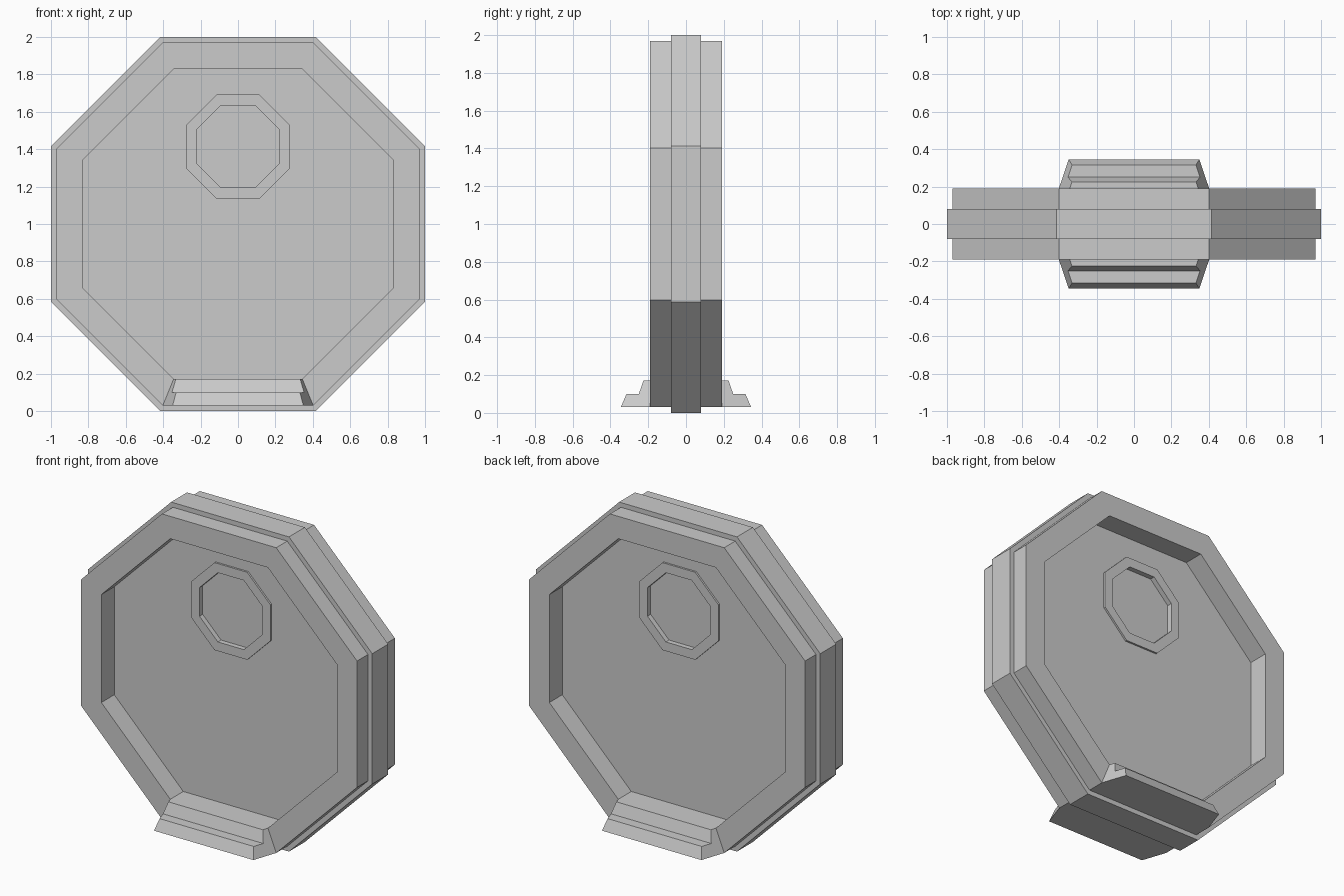
import bpy
import bmesh
from math import cos, sin, pi

if "Cube" in bpy.data.objects:
    bpy.data.objects.remove(bpy.data.objects["Cube"])


def make_object(name, bm):
    bmesh.ops.recalc_face_normals(bm, faces=bm.faces)
    mesh = bpy.data.meshes.new(name)
    bm.to_mesh(mesh)
    bm.free()
    obj = bpy.data.objects.new(name, mesh)
    bpy.context.collection.objects.link(obj)
    return obj


def octagon(bm, apothem, y, cz):
    r = apothem / cos(pi / 8)
    angles = [pi / 8 + i * pi / 4 for i in range(8)]
    return [bm.verts.new((r * cos(a), y, cz + r * sin(a))) for a in angles]


def octagon_sweep(name, profile, closed=True):
    """Join octagons given as (apothem, y, centre z); cap the ends if open."""
    bm = bmesh.new()
    loops = [octagon(bm, *p) for p in profile]
    pairs = list(zip(loops, loops[1:]))
    if closed:
        pairs.append((loops[-1], loops[0]))
    else:
        bm.faces.new(loops[0])
        bm.faces.new(loops[-1])
    for a, b in pairs:
        for i in range(8):
            j = (i + 1) % 8
            bm.faces.new((a[i], a[j], b[j], b[i]))
    return make_object(name, bm)


# Stepped octagonal frame
octagon_sweep("door_frame", [
    (a, y, 1.0) for a, y in [
        (0.828, -0.19), (0.97, -0.19), (0.97, -0.08), (1.0, -0.08),
        (1.0, 0.08), (0.97, 0.08), (0.97, 0.19), (0.828, 0.19)]])

# Recessed door panel with an off-centre window opening
WZ = 1.414
octagon_sweep("door_panel", [
    (0.828, -0.06, 1.0), (0.25, -0.06, WZ), (0.25, 0.06, WZ), (0.828, 0.06, 1.0)])

# Window rim and pane
octagon_sweep("window_rim", [
    (0.278, -0.072, WZ), (0.278, 0.072, WZ), (0.22, 0.072, WZ), (0.22, -0.072, WZ)])
octagon_sweep("window_pane", [(0.22, -0.04, WZ), (0.22, 0.04, WZ)], closed=False)


# Two-tread steps with slanted ends, front and back
def steps(name, side):
    profile = [(0.19, 0.03), (0.345, 0.03), (0.315, 0.10),
               (0.25, 0.10), (0.225, 0.172), (0.19, 0.172)]
    bm = bmesh.new()
    ends = []
    for sx in (-1, 1):
        ends.append([bm.verts.new((
            sx * (0.402 - 0.41 * (z - 0.03) - 0.34 * (y - 0.19)), side * y, z))
            for y, z in profile])
        bm.faces.new(ends[-1])
    n = len(profile)
    for i in range(n):
        j = (i + 1) % n
        bm.faces.new((ends[0][i], ends[0][j], ends[1][j], ends[1][i]))
    make_object(name, bm)


steps("front_steps", -1)
steps("back_steps", 1)
